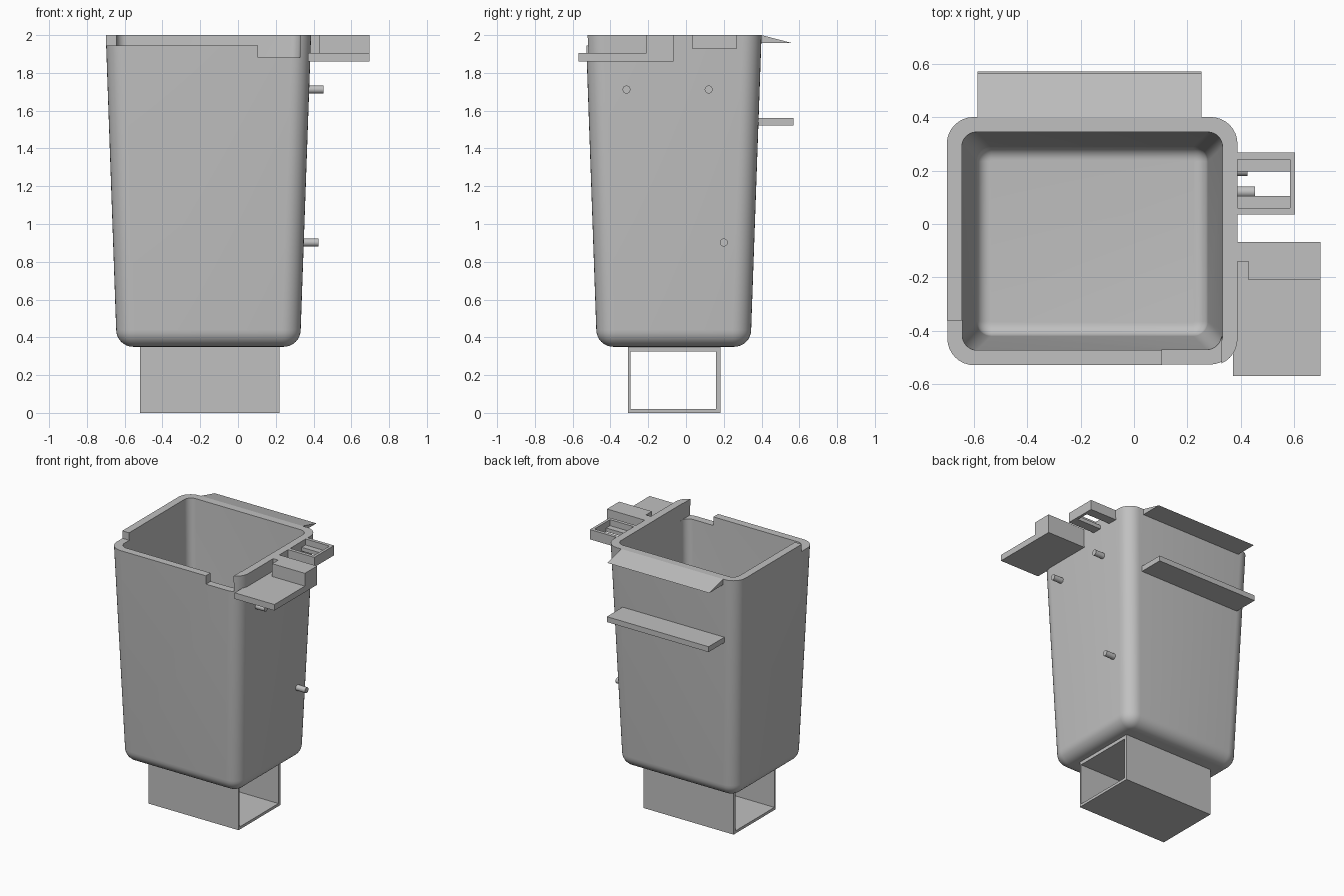
import bpy, bmesh, math
from mathutils import Vector

cube = bpy.data.objects.get("Cube")
if cube:
    bpy.data.objects.remove(cube, do_unlink=True)

grey = bpy.data.materials.new("plain grey")
grey.use_nodes = True
colour = (0.53, 0.53, 0.53, 1)
grey.diffuse_color = colour
grey.node_tree.nodes["Principled BSDF"].inputs["Base Color"].default_value = colour


def finish(name, bm):
    bmesh.ops.recalc_face_normals(bm, faces=bm.faces)
    mesh = bpy.data.meshes.new(name)
    bm.to_mesh(mesh)
    bm.free()
    mesh.materials.append(grey)
    ob = bpy.data.objects.new(name, mesh)
    bpy.context.collection.objects.link(ob)
    return ob


def add_box(bm, x, y, z):
    verts = bmesh.ops.create_cube(bm, size=1)["verts"]
    for v in verts:
        v.co = Vector([(a + b) / 2 + c * (b - a) for (a, b), c in zip((x, y, z), v.co)])


def boxes(name, *parts):
    bm = bmesh.new()
    for part in parts:
        add_box(bm, *part)
    return finish(name, bm)


def prism(name, points, offset):
    bm = bmesh.new()
    face = bm.faces.new([bm.verts.new(p) for p in points])
    new = bmesh.ops.extrude_face_region(bm, geom=[face])["geom"]
    bmesh.ops.translate(bm, vec=offset, verts=[v for v in new if isinstance(v, bmesh.types.BMVert)])
    return finish(name, bm)


def activate(ob):
    bpy.ops.object.select_all(action="DESELECT")
    ob.select_set(True)
    bpy.context.view_layer.objects.active = ob


# Tapered bin shell: rounded rectangles from outer base, over the rim, to inner floor
CX, CY, HX, HY = -0.1565, -0.065, 0.5435, 0.465
STEPS = 8


def ring(bm, z, inset, radius):
    verts = []
    for sx, sy, start in ((1, 1, 0), (-1, 1, 90), (-1, -1, 180), (1, -1, 270)):
        for i in range(STEPS + 1):
            a = math.radians(start + 90 * i / STEPS)
            x = CX + sx * (HX - inset - radius) + radius * math.cos(a)
            y = CY + sy * (HY - inset - radius) + radius * math.sin(a)
            verts.append(bm.verts.new((x, y, z)))
    return verts


def wall(base, fillet, inset, radius):
    sections = []
    for i in range(STEPS + 1):
        a = math.pi / 2 * i / STEPS
        curl = fillet * (1 - math.sin(a))
        sections.append((base + fillet * (1 - math.cos(a)), inset + 0.055 + curl,
                         max(radius - curl, 0.008)))
    return sections + [(2, inset, radius)]


bm = bmesh.new()
sections = wall(0.35, 0.09, 0, 0.1) + wall(0.4, 0.05, 0.056, 0.055)[::-1]
rings = [ring(bm, *s) for s in sections]
for low, high in zip(rings, rings[1:]):
    for i in range(len(low)):
        j = (i + 1) % len(low)
        bm.faces.new((low[i], low[j], high[j], high[i]))
bm.faces.new(rings[0])
bm.faces.new(rings[-1])
shell = finish("bin_shell", bm)

# Lowered front rim and its deeper notch
cutters = [
    boxes("rim_cutter", ((-0.9, 0.2), (-0.7, -0.36), (1.945, 2.2))),
    boxes("notch_cutter", ((0.105, 0.328), (-0.7, -0.4), (1.882, 2.2))),
]
for cutter in cutters:
    cutter.hide_render = True
    mod = shell.modifiers.new("cut", "BOOLEAN")
    mod.operation = "DIFFERENCE"
    mod.solver = "EXACT"
    mod.object = cutter
    activate(shell)
    bpy.ops.object.modifier_apply(modifier=mod.name)
    bpy.data.objects.remove(cutter, do_unlink=True)
activate(shell)
bpy.ops.object.shade_smooth_by_angle(angle=math.radians(35))

# Rectangular base tube, open at both ends
tube_x = (-0.52, 0.22)
boxes("base_tube",
      (tube_x, (-0.307, 0.183), (0, 0.02)),
      (tube_x, (-0.307, 0.183), (0.325, 0.352)),
      (tube_x, (-0.307, -0.295), (0.02, 0.325)),
      (tube_x, (0.16, 0.183), (0.02, 0.325)))

# Back lip wedge and shelf
prism("back_lip", [(-0.585, 0.385, 2), (-0.585, 0.4, 2), (-0.585, 0.562, 1.958),
                   (-0.585, 0.385, 1.958)], (0.837, 0, 0))
boxes("back_shelf", ((-0.585, 0.252), (0.36, 0.57), (1.522, 1.562)))

# Side plate with a raised, notched block
boxes("side_plate", ((0.37, 0.697), (-0.568, -0.067), (1.86, 1.905)))
prism("side_block", [(x, y, 1.9) for x, y in (
    (0.38, -0.067), (0.38, -0.14), (0.428, -0.14), (0.428, -0.21),
    (0.697, -0.21), (0.697, -0.067))], (0, 0, 0.1))

# Side bracket frame with two sunken ledges
inner_x, high = (0.375, 0.585), (1.927, 2)
boxes("side_bracket",
      ((0.583, 0.603), (0.035, 0.267), high),
      (inner_x, (0.035, 0.06), high),
      (inner_x, (0.242, 0.267), high),
      (inner_x, (0.06, 0.105), (1.927, 1.955)),
      (inner_x, (0.197, 0.242), (1.927, 1.955)))

# Side pins
for name, y, z, x0, x1 in (("front_pin", -0.315, 1.712, 0.35, 0.452),
                           ("rear_pin", 0.12, 1.712, 0.35, 0.452),
                           ("lower_pin", 0.2, 0.902, 0.32, 0.425)):
    bpy.ops.mesh.primitive_cylinder_add(vertices=24, radius=0.021, depth=x1 - x0,
                                        location=((x0 + x1) / 2, y, z),
                                        rotation=(0, math.pi / 2, 0))
    pin = bpy.context.object
    pin.name = name
    pin.data.materials.append(grey)
    bpy.ops.object.shade_smooth_by_angle(angle=math.radians(35))
